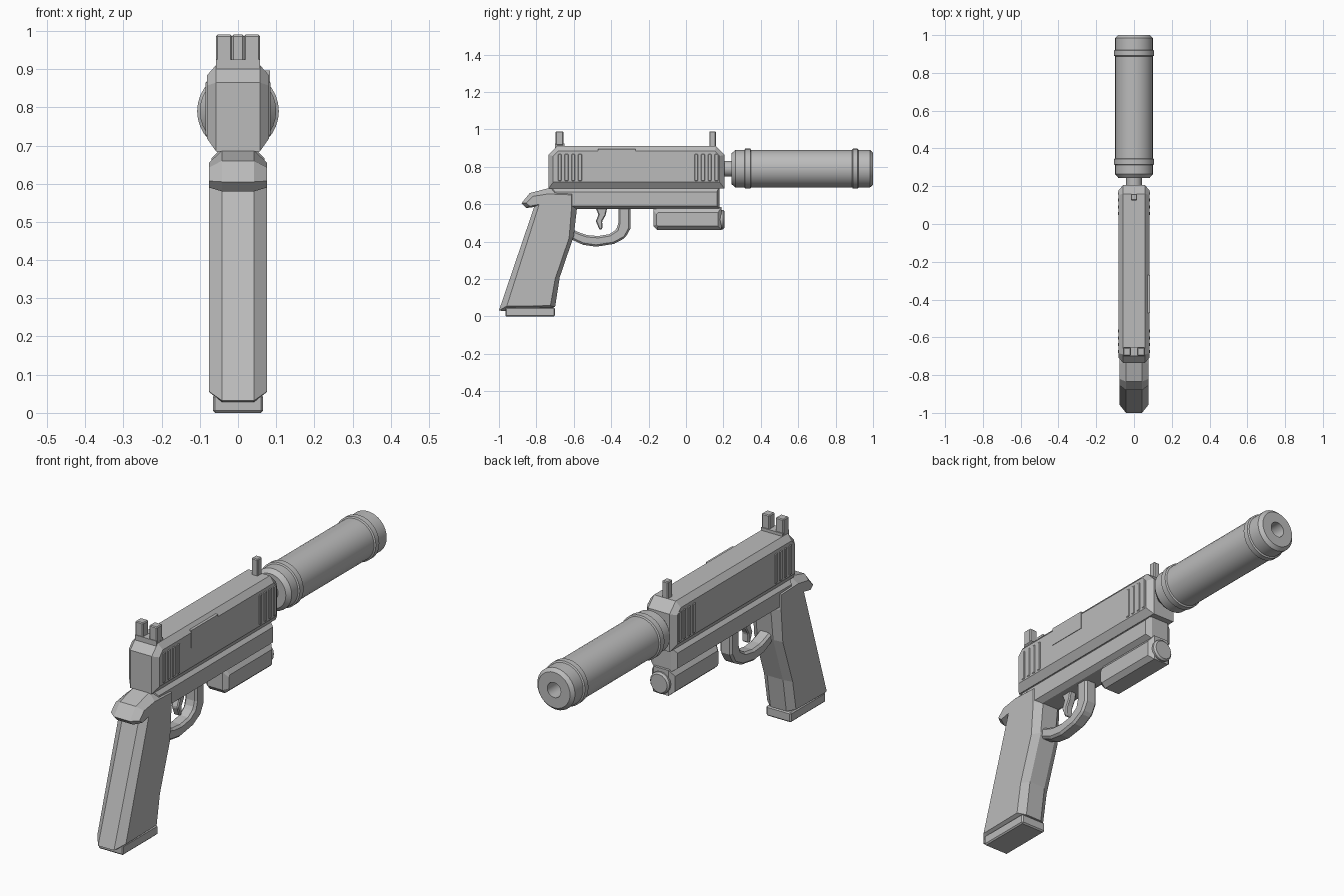
import bpy, bmesh, math

grey = bpy.data.materials.new("plain grey")
grey.diffuse_color = (0.5, 0.5, 0.5, 1)


def finish(bm, name, smooth=False):
    bmesh.ops.recalc_face_normals(bm, faces=bm.faces[:])
    me = bpy.data.meshes.new(name)
    bm.to_mesh(me)
    bm.free()
    me.materials.append(grey)
    ob = bpy.data.objects.new(name, me)
    bpy.context.collection.objects.link(ob)
    if smooth:
        bpy.ops.object.select_all(action='DESELECT')
        ob.select_set(True)
        bpy.context.view_layer.objects.active = ob
        bpy.ops.object.shade_smooth_by_angle(angle=math.radians(35))
    return ob


def loft(name, stations):
    """Skin matching (y, z) outlines placed at successive x positions."""
    bm = bmesh.new()
    rings = [[bm.verts.new((x, y, z)) for y, z in pts] for x, pts in stations]
    n = len(rings[0])
    for a, b in zip(rings, rings[1:]):
        for i in range(n):
            j = (i + 1) % n
            bm.faces.new((a[i], a[j], b[j], b[i]))
    bm.faces.new(rings[0])
    bm.faces.new(rings[-1])
    return finish(bm, name)


def chamfered(name, x_mid, outline, x_side, side_outline):
    return loft(name, [(-x_side, side_outline), (-x_mid, outline),
                       (x_mid, outline), (x_side, side_outline)])


def rect(y0, y1, z0, z1):
    return [(y0, z0), (y0, z1), (y1, z1), (y1, z0)]


def box(name, x0, x1, y0, y1, z0, z1, bevel=0.0):
    ob = loft(name, [(x0, rect(y0, y1, z0, z1)), (x1, rect(y0, y1, z0, z1))])
    if bevel:
        add_bevel(ob, bevel)
    return ob


def add_bevel(ob, width):
    m = ob.modifiers.new("edge", 'BEVEL')
    m.width, m.segments, m.limit_method = width, 1, 'ANGLE'


def lathe(name, profile, zc, sides=32):
    """Revolve (radius, y) points about a line parallel to y."""
    bm = bmesh.new()
    rings = []
    for r, y in profile:
        rings.append([bm.verts.new((r * math.cos(2 * math.pi * k / sides), y,
                                    zc + r * math.sin(2 * math.pi * k / sides)))
                      for k in range(sides)])
    for a, b in zip(rings, rings[1:]):
        for i in range(sides):
            j = (i + 1) % sides
            bm.faces.new((a[i], a[j], b[j], b[i]))
    bm.faces.new(rings[0])
    bm.faces.new(rings[-1])
    return finish(bm, name, smooth=True)


# Upper slide with chamfered edges
chamfered("slide", 0.057,
          [(-0.735, 0.684), (-0.735, 0.865), (-0.69, 0.911),
           (0.16, 0.911), (0.206, 0.865), (0.206, 0.684)],
          0.081,
          [(-0.71, 0.718), (-0.71, 0.857), (-0.685, 0.884),
           (0.155, 0.884), (0.18, 0.857), (0.18, 0.718)])

# Grip ribs on both sides, rear and front of the slide
for side in (-1, 1):
    for start in (-0.685, 0.045):
        for i in range(4):
            y = start + i * 0.036
            box("slide_rib", side * 0.07, side * 0.0845, y, y + 0.02,
                0.725, 0.868, 0.003)

# Raised port cover on the right side
box("port_cover", 0.05, 0.0835, -0.47, -0.27, 0.81, 0.896)

# Sights
box("rear_sight_base", -0.057, 0.057, -0.70, -0.65, 0.90, 0.925)
for side in (-1, 1):
    box("rear_sight_post", side * 0.016, side * 0.058, -0.697, -0.655,
        0.915, 0.99, 0.004)
box("front_sight", -0.016, 0.016, 0.125, 0.16, 0.90, 0.99, 0.004)

# Lower frame
chamfered("frame", 0.045, rect(-0.72, 0.178, 0.575, 0.692),
          0.07, rect(-0.70, 0.165, 0.592, 0.666))

# Grip with rear tang
chamfered("grip", 0.042,
          [(-0.88, 0.605), (-0.835, 0.66), (-0.73, 0.687), (-0.605, 0.675),
           (-0.583, 0.58), (-0.60, 0.43), (-0.675, 0.21), (-0.70, 0.05),
           (-0.965, 0.028), (-1.0, 0.032), (-0.812, 0.585), (-0.855, 0.58)],
          0.076,
          [(-0.855, 0.607), (-0.82, 0.642), (-0.74, 0.655), (-0.612, 0.65),
           (-0.612, 0.58), (-0.625, 0.42), (-0.70, 0.20), (-0.725, 0.058),
           (-0.94, 0.055), (-0.958, 0.056), (-0.785, 0.60), (-0.835, 0.59)])
box("grip_base", -0.066, 0.066, -0.966, -0.70, 0.0, 0.048, 0.006)

# Trigger guard loop
guard = [(-0.297, 0.59), (-0.297, 0.47), (-0.325, 0.42), (-0.385, 0.388),
         (-0.48, 0.373), (-0.55, 0.383), (-0.63, 0.42),
         (-0.63, 0.475), (-0.57, 0.449), (-0.53, 0.435), (-0.47, 0.43),
         (-0.41, 0.44), (-0.372, 0.465), (-0.362, 0.50), (-0.362, 0.59)]
add_bevel(loft("trigger_guard", [(-0.032, guard), (0.032, guard)]), 0.01)

# Trigger
trigger = [(-0.485, 0.585), (-0.42, 0.585), (-0.43, 0.54), (-0.448, 0.51),
           (-0.447, 0.468), (-0.462, 0.462), (-0.482, 0.51), (-0.468, 0.545)]
add_bevel(loft("trigger", [(-0.018, trigger), (0.018, trigger)]), 0.005)

# Under-barrel lamp
chamfered("lamp_body", 0.04,
          [(-0.175, 0.485), (-0.175, 0.572), (-0.16, 0.585),
           (0.19, 0.585), (0.19, 0.463), (-0.155, 0.463)],
          0.062,
          [(-0.158, 0.492), (-0.158, 0.545), (-0.15, 0.555),
           (0.17, 0.555), (0.17, 0.483), (-0.15, 0.483)])
lathe("lamp_lens", [(0.042, 0.17), (0.052, 0.19), (0.052, 0.198), (0.044, 0.206)],
      0.518, 16)

# Barrel and suppressor with two raised bands and a bore
lathe("barrel", [(0.042, 0.15), (0.042, 0.26)], 0.79, 24)
lathe("suppressor",
      [(0.04, 0.244), (0.083, 0.244), (0.10, 0.264), (0.10, 0.312),
       (0.107, 0.316), (0.107, 0.344), (0.10, 0.348), (0.10, 0.888),
       (0.107, 0.892), (0.107, 0.918), (0.10, 0.922), (0.10, 0.984),
       (0.085, 1.0), (0.036, 1.0), (0.036, 0.90)], 0.79, 32)
